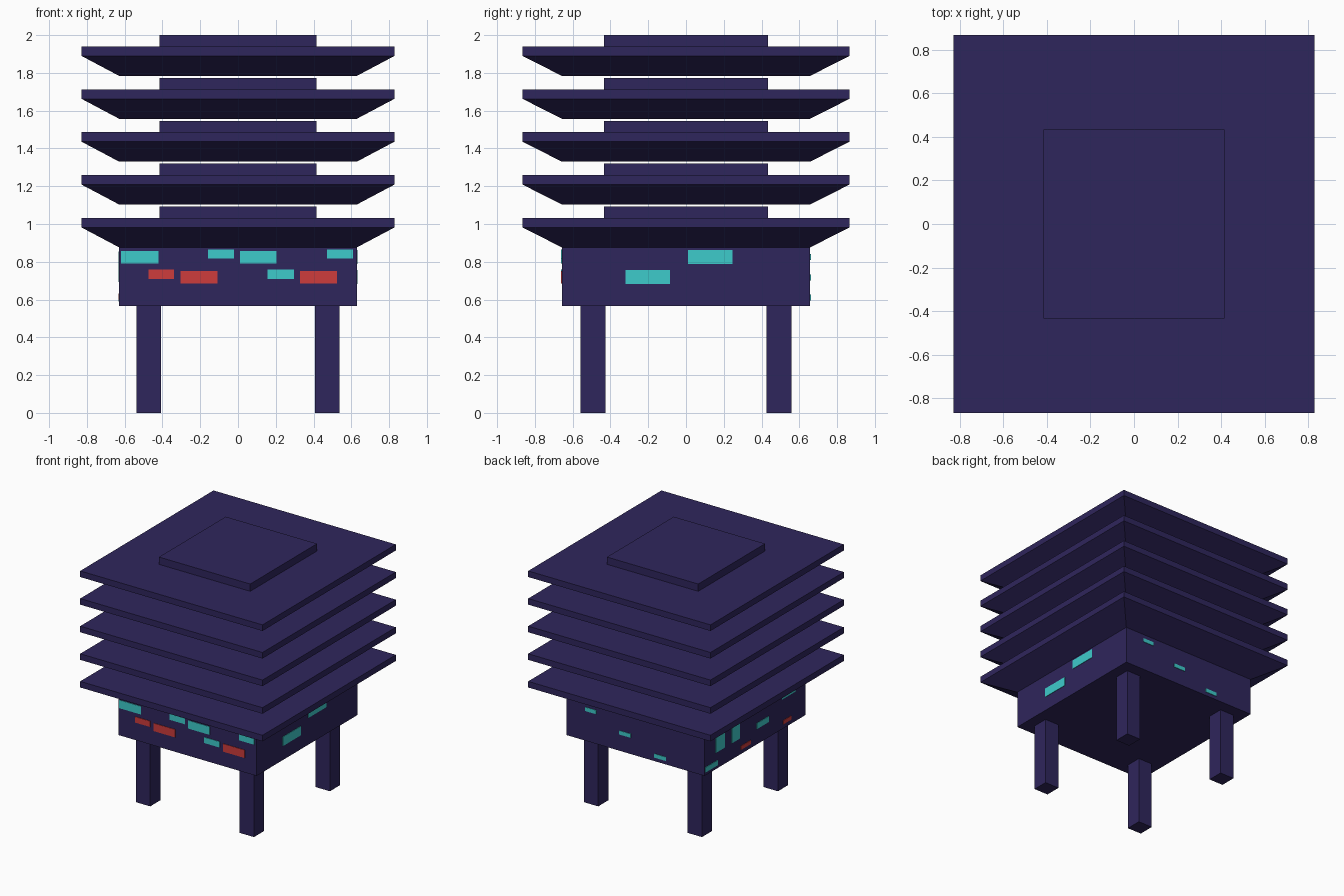
import bpy, bmesh

if "Cube" in bpy.data.objects:
    bpy.data.objects.remove(bpy.data.objects["Cube"])


def material(name, rgb):
    m = bpy.data.materials.new(name)
    m.diffuse_color = (*rgb, 1)
    m.use_nodes = True
    m.node_tree.nodes["Principled BSDF"].inputs["Base Color"].default_value = m.diffuse_color
    return m


INDIGO = material("indigo", (0.028, 0.019, 0.107))
TEAL = material("teal", (0.048, 0.6, 0.6))
RED = material("red", (0.61, 0.045, 0.045))


def stack(name, rings, mat, cx=0, cy=0):
    """Closed solid through rectangular rings (half_x, half_y, z), bottom to top."""
    bm = bmesh.new()
    loops = [[bm.verts.new((cx + sx * hx, cy + sy * hy, z))
              for sx, sy in ((-1, -1), (1, -1), (1, 1), (-1, 1))]
             for hx, hy, z in rings]
    bm.faces.new(loops[0][::-1])
    bm.faces.new(loops[-1])
    for a, b in zip(loops, loops[1:]):
        for i in range(4):
            j = (i + 1) % 4
            bm.faces.new((a[i], a[j], b[j], b[i]))
    me = bpy.data.meshes.new(name)
    bm.to_mesh(me)
    bm.free()
    me.materials.append(mat)
    ob = bpy.data.objects.new(name, me)
    bpy.context.collection.objects.link(ob)
    return ob


BX, BY = 0.629, 0.657   # body half sizes

# Four square legs
for sx, xn in ((-1, "left"), (1, "right")):
    for sy, yn in ((-1, "front"), (1, "back")):
        stack(f"{yn}_{xn}_leg", [(0.065, 0.066, 0), (0.065, 0.066, 0.566)],
              INDIGO, sx * 0.472, sy * 0.493)

# Main body
stack("body", [(BX, BY, 0.565), (BX, BY, 0.876)], INDIGO)

# Five flared roof tiers, each with a smaller cap block
for i in range(5):
    z = 0.876 + i * 0.227
    stack(f"roof_{i + 1}", [(BX, BY, z), (0.829, 0.866, z + 0.106),
                            (0.829, 0.866, z + 0.156)], INDIGO)
    stack(f"roof_cap_{i + 1}", [(0.415, 0.434, z + 0.156),
                                (0.415, 0.434, z + 0.216)], INDIGO)

# Window panels per side: (start, end, bottom, top, material)
windows = {
    "front": [(-0.62, -0.42, 0.79, 0.857, TEAL), (-0.16, -0.02, 0.817, 0.865, TEAL),
              (0.01, 0.205, 0.79, 0.857, TEAL), (0.47, 0.61, 0.817, 0.865, TEAL),
              (-0.475, -0.338, 0.71, 0.758, RED), (-0.304, -0.108, 0.685, 0.75, RED),
              (0.155, 0.296, 0.71, 0.758, TEAL), (0.327, 0.523, 0.685, 0.75, RED)],
    "right": [(0.01, 0.245, 0.787, 0.862, TEAL), (-0.32, -0.085, 0.682, 0.757, TEAL)],
    "back": [(0.355, 0.457, 0.81, 0.842, TEAL), (0.04, 0.145, 0.70, 0.732, TEAL),
             (-0.28, -0.173, 0.595, 0.627, TEAL)],
    "left": [(0.49, 0.65, 0.59, 0.632, TEAL), (0.40, 0.516, 0.70, 0.83, TEAL),
             (0.20, 0.307, 0.70, 0.83, TEAL), (-0.177, -0.02, 0.692, 0.74, TEAL),
             (0.06, 0.19, 0.60, 0.632, RED), (-0.464, -0.36, 0.60, 0.632, RED),
             (-0.516, -0.346, 0.81, 0.855, TEAL)],
}
T = 0.004   # half thickness, centred on the wall
for side, panels in windows.items():
    for n, (a, b, z0, z1, mat) in enumerate(panels):
        c, h = (a + b) / 2, (b - a) / 2
        if side in ("front", "back"):
            hx, hy, cx, cy = h, T, c, (-BY if side == "front" else BY)
        else:
            hx, hy, cx, cy = T, h, (-BX if side == "left" else BX), c
        stack(f"{side}_window_{n + 1}", [(hx, hy, z0), (hx, hy, z1)], mat, cx, cy)
